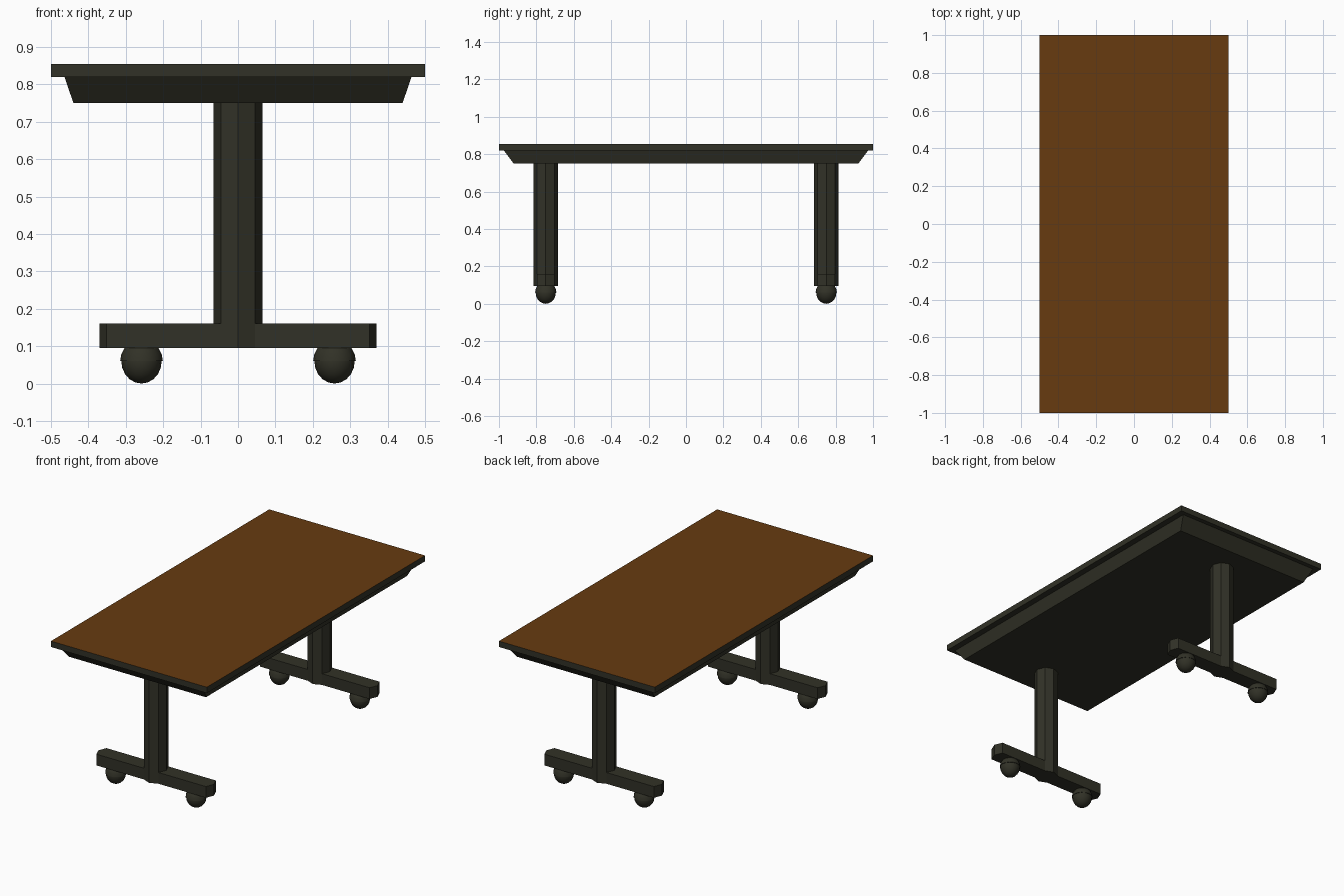
import bpy, bmesh, math
from mathutils import Matrix

if "Cube" in bpy.data.objects:
    bpy.data.objects.remove(bpy.data.objects["Cube"])


def make_mat(name, rgb):
    m = bpy.data.materials.new(name)
    m.diffuse_color = (*rgb, 1.0)
    m.use_nodes = True
    m.node_tree.nodes["Principled BSDF"].inputs["Base Color"].default_value = m.diffuse_color
    return m


wood = make_mat("brown wood", (0.135, 0.043, 0.005))
dark = make_mat("dark olive metal", (0.031, 0.031, 0.020))


def finish(name, bm, mats, loc=(0, 0, 0)):
    bmesh.ops.recalc_face_normals(bm, faces=bm.faces)
    me = bpy.data.meshes.new(name)
    bm.to_mesh(me)
    bm.free()
    for m in mats:
        me.materials.append(m)
    ob = bpy.data.objects.new(name, me)
    ob.location = loc
    bpy.context.collection.objects.link(ob)
    return ob


def loft(bottom, top, z0, z1):
    """Closed solid between two outlines with equal point counts."""
    bm = bmesh.new()
    lo = [bm.verts.new((x, y, z0)) for x, y in bottom]
    hi = [bm.verts.new((x, y, z1)) for x, y in top]
    n = len(lo)
    bm.faces.new(lo[::-1])
    bm.faces.new(hi)
    for i in range(n):
        j = (i + 1) % n
        bm.faces.new((lo[i], lo[j], hi[j], hi[i]))
    return bm


def rect(x, y):
    return [(-x, -y), (x, -y), (x, y), (-x, y)]


# Tabletop: dark slab with a wooden upper face
bm = loft(rect(0.5, 1.0), rect(0.5, 1.0), 0.82, 0.854)
bm.normal_update()
for f in bm.faces:
    f.material_index = 1 if f.normal.z > 0.5 else 0
finish("tabletop", bm, [dark, wood])

# Tapered skirt under the top
finish("skirt", loft(rect(0.44, 0.922), rect(0.464, 0.974), 0.75, 0.82), [dark])

R = 0.065
D = R * math.sqrt(0.5)
octagon = [(R * math.cos(i * math.pi / 4), R * math.sin(i * math.pi / 4))
           for i in range(8)]
# Foot outline: the octagon with its two ends drawn out along x
foot = [(0.37, 0), (0.351, D), (D, D), (0, R), (-D, D), (-0.351, D),
        (-0.37, 0), (-0.351, -D), (-D, -D), (0, -R), (D, -D), (0.351, -D)]


def caster(name, x, y):
    # Ball wheel with a slightly wider hood over its upper half
    bm = bmesh.new()
    bmesh.ops.create_uvsphere(bm, u_segments=16, v_segments=10, radius=1,
                              matrix=Matrix.Diagonal((0.054, 0.054, 0.06, 1)))
    hood = bmesh.ops.create_uvsphere(bm, u_segments=16, v_segments=10, radius=0.057)
    geom = set(hood["verts"])
    geom |= {e for v in hood["verts"] for e in v.link_edges}
    geom |= {f for v in hood["verts"] for f in v.link_faces}
    cut = bmesh.ops.bisect_plane(bm, geom=list(geom), plane_co=(0, 0, 0),
                                 plane_no=(0, 0, -1), clear_outer=True)
    rim = [e for e in cut["geom_cut"] if isinstance(e, bmesh.types.BMEdge)]
    bmesh.ops.holes_fill(bm, edges=rim, sides=0)
    ob = finish(name, bm, [dark], (x, y, 0.06))
    bpy.context.view_layer.objects.active = ob
    ob.select_set(True)
    bpy.ops.object.shade_smooth_by_angle(angle=math.radians(40))
    ob.select_set(False)


# Two pedestal legs, each with a foot and two casters
for side, y in (("front", -0.75), ("back", 0.75)):
    finish(side + "_column", loft(octagon, octagon, 0.16, 0.75), [dark], (0, y, 0))
    finish(side + "_foot", loft(foot, foot, 0.095, 0.16), [dark], (0, y, 0))
    for hand, x in (("left", -0.258), ("right", 0.258)):
        caster(f"{side}_{hand}_caster", x, y)
